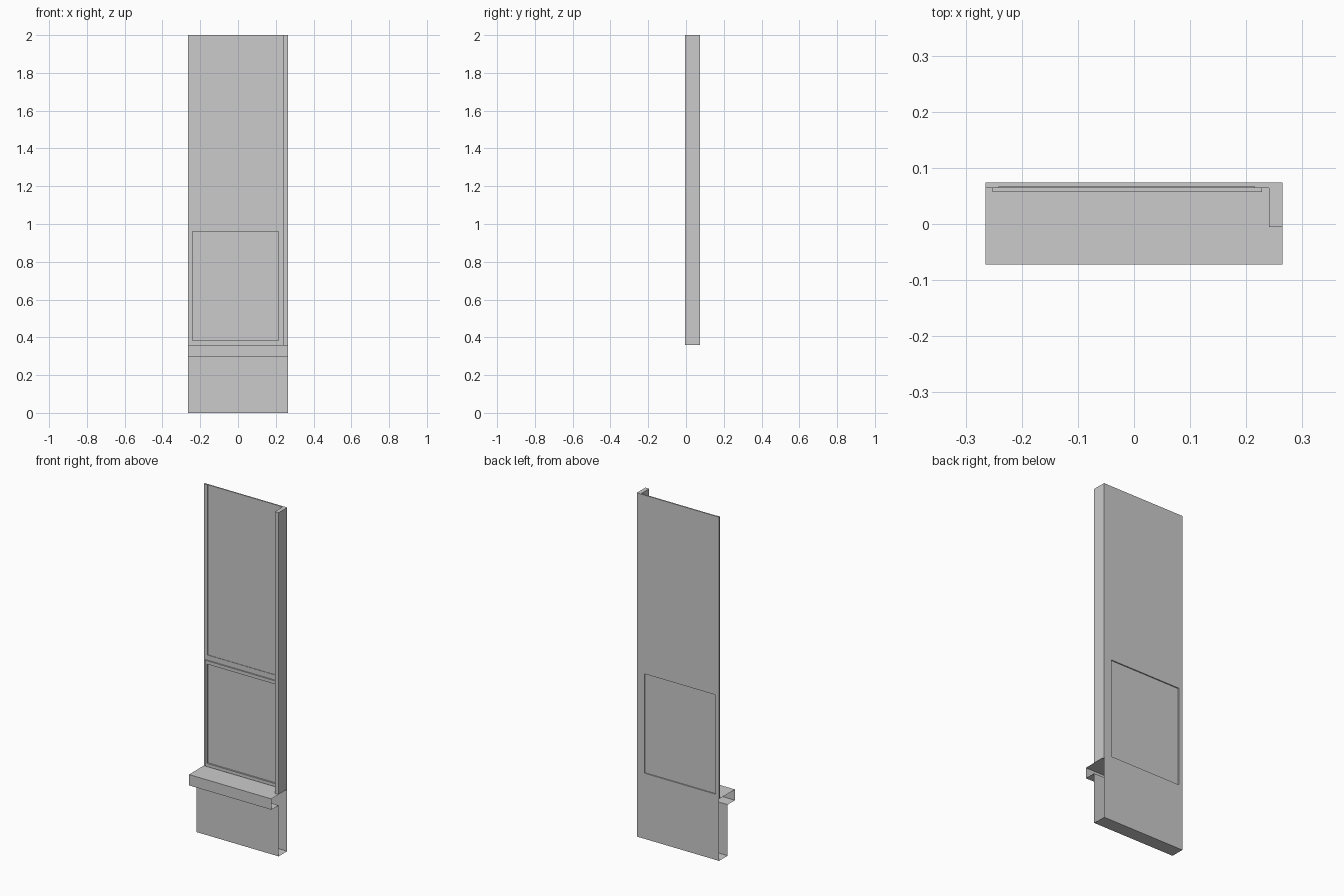
import bpy
from mathutils import Vector

if "Cube" in bpy.data.objects:
    bpy.data.objects.remove(bpy.data.objects["Cube"])


def make(name, faces):
    """Mesh from a list of corner loops, welded at shared corners."""
    index, verts, polys = {}, [], []
    for loop in faces:
        poly = []
        for p in loop:
            key = tuple(round(c, 5) for c in p)
            if key not in index:
                index[key] = len(verts)
                verts.append(key)
            poly.append(index[key])
        polys.append(poly)
    me = bpy.data.meshes.new(name)
    me.from_pydata(verts, [], polys)
    me.update()
    ob = bpy.data.objects.new(name, me)
    bpy.context.collection.objects.link(ob)
    return ob


def strip(path, offset):
    """Open sheet: sweep a path along an offset vector."""
    d = Vector(offset)
    pts = [Vector(p) for p in path]
    return [(a, b, b + d, a + d) for a, b in zip(pts, pts[1:])]


def relief(xs, zs, depth, flip=False):
    """Stepped sheet facing -y (or +y when flipped), one depth per cell."""
    faces = []
    nx, nz = len(xs) - 1, len(zs) - 1
    for i in range(nx):
        for j in range(nz):
            x0, x1, z0, z1 = xs[i], xs[i + 1], zs[j], zs[j + 1]
            y = depth(i, j)
            faces.append([(x0, y, z0), (x1, y, z0), (x1, y, z1), (x0, y, z1)])
            if i + 1 < nx and depth(i + 1, j) != y:
                w = depth(i + 1, j)
                faces.append([(x1, y, z0), (x1, w, z0), (x1, w, z1), (x1, y, z1)])
            if j + 1 < nz and depth(i, j + 1) != y:
                w = depth(i, j + 1)
                faces.append([(x0, y, z1), (x1, y, z1), (x1, w, z1), (x0, w, z1)])
    return [f[::-1] for f in faces] if flip else faces


L, R, PIL = -0.265, 0.265, 0.241          # wall ends, pillar inner face
WALL, BACK, TRIM, PANE = 0.064, 0.074, 0.057, 0.0667
LEDGE, TOP = 0.36, 2.0
PF = -0.005                               # pillar and base front

# Plinth with overhanging ledge, ends left open
profile = [(WALL, LEDGE), (-0.072, LEDGE), (-0.072, 0.297), (PF, 0.297), (PF, 0), (BACK, 0)]
make("plinth_and_ledge", [f[::-1] for f in strip([(L, y, z) for y, z in profile], (R - L, 0, 0))])


# Front of wall: raised trim round the lower pane, recess above open at the top
def front_depth(i, j):
    if j == 5:
        return PANE if i == 2 else WALL
    if j in (1, 2, 3) and i in (1, 2, 3):
        return PANE if (i == 2 and j == 2) else TRIM
    return WALL


make("wall_front", relief([L, -0.252, -0.241, 0.215, 0.228, PIL],
                          [LEDGE, 0.364, 0.382, 0.96, 0.98, 1.01, TOP], front_depth))

# Back of wall with the sunken pane
make("wall_back", relief([L, -0.241, 0.215, R], [0, 0.382, 0.96, TOP],
                         lambda i, j: PANE + 0.001 if i == j == 1 else BACK, flip=True))

# Side pillar and the narrow left edge of the wall
up = (0, 0, TOP - LEDGE)
make("side_pillar", strip([(PIL, WALL, LEDGE), (PIL, PF, LEDGE), (R, PF, LEDGE), (R, BACK, LEDGE)], up))
make("wall_left_edge", strip([(L, BACK, LEDGE), (L, WALL, LEDGE)], up))

# Flat tops of wall and pillar
make("wall_top", [
    [(L, WALL, TOP), (-0.241, WALL, TOP), (-0.241, BACK, TOP), (L, BACK, TOP)],
    [(-0.241, PANE, TOP), (0.215, PANE, TOP), (0.215, BACK, TOP), (-0.241, BACK, TOP)],
    [(0.215, WALL, TOP), (PIL, WALL, TOP), (PIL, BACK, TOP), (0.215, BACK, TOP)]])
make("pillar_top", [[(PIL, PF, TOP), (R, PF, TOP), (R, BACK, TOP), (PIL, BACK, TOP)]])
